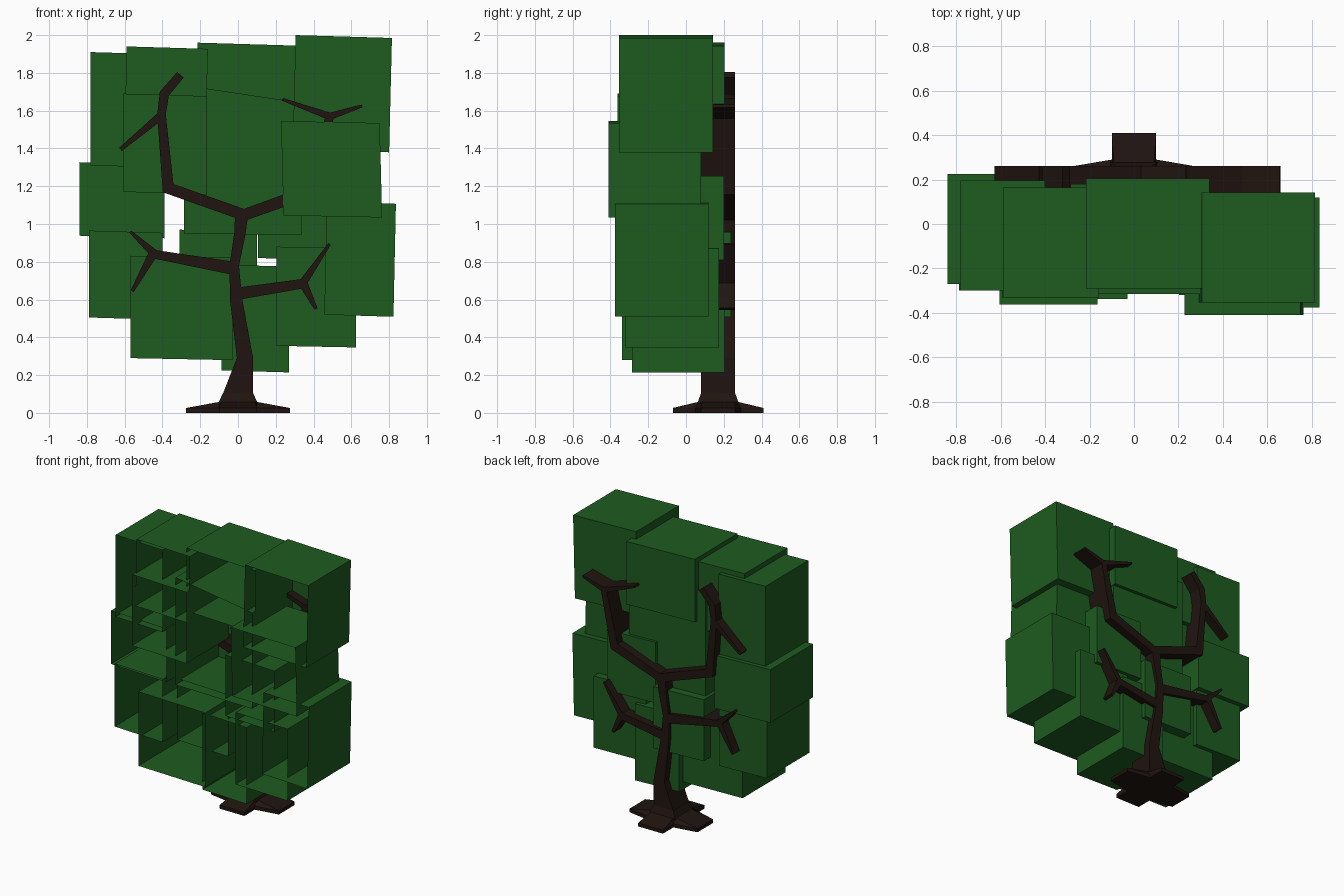
import bpy, bmesh
from mathutils import Vector

if "Cube" in bpy.data.objects:
    bpy.data.objects.remove(bpy.data.objects["Cube"])


def material(name, rgb):
    m = bpy.data.materials.new(name)
    m.diffuse_color = (*rgb, 1)
    m.use_nodes = True
    m.node_tree.nodes["Principled BSDF"].inputs["Base Color"].default_value = m.diffuse_color
    return m


LEAF = material("leaf_green", (0.013, 0.105, 0.014))
BARK = material("bark_brown", (0.014, 0.007, 0.005))


def make_object(name, bm, mat):
    me = bpy.data.meshes.new(name)
    bm.to_mesh(me)
    bm.free()
    me.materials.append(mat)
    ob = bpy.data.objects.new(name, me)
    bpy.context.collection.objects.link(ob)
    return ob


def loft(bm, rings, cap_start=True, cap_end=True):
    rows = [[bm.verts.new(p) for p in r] for r in rings]
    for a, b in zip(rows, rows[1:]):
        for i in range(len(a)):
            j = (i + 1) % len(a)
            bm.faces.new((a[i], a[j], b[j], b[i]))
    if cap_start:
        bm.faces.new(rows[0][::-1])
    if cap_end:
        bm.faces.new(rows[-1])
    bmesh.ops.recalc_face_normals(bm, faces=bm.faces)


# Leaf box: open at the front, top and bottom sloping slightly down to the right
def leaf_box(name, x0, x1, y0, y1, z0, z1, lean=0.0, slope=-0.03, top_slope=None):
    t = slope if top_slope is None else top_slope
    w = x1 - x0
    quad = [(x0 - lean, z0), (x1 - lean, z0 + slope * w), (x1, z1 + t * w), (x0, z1)]
    bm = bmesh.new()
    loft(bm, [[(x, y, z) for x, z in quad] for y in (y0, y1)], cap_start=False)
    # keep the walls facing outwards
    c = Vector(((x0 + x1) / 2, (y0 + y1) / 2, (z0 + z1) / 2))
    for f in bm.faces:
        if f.normal.dot(f.calc_center_median() - c) < 0:
            f.normal_flip()
    make_object(name, bm, LEAF)


leaf_box("leaves_top_left", -0.78, -0.40, -0.30, 0.195, 1.31, 1.91)
leaf_box("leaves_top_left_inner", -0.59, -0.16, -0.33, 0.165, 1.45, 1.94, 0.01)
leaf_box("leaves_upper_left", -0.605, -0.165, -0.362, 0.13, 1.17, 1.69)
leaf_box("leaves_top_middle", -0.215, 0.34, -0.29, 0.205, 1.50, 1.96)
leaf_box("leaves_middle", -0.285, 0.335, -0.315, 0.18, 0.95, 1.735,
         slope=-0.015, top_slope=-0.15)
leaf_box("leaves_top_right", 0.305, 0.815, -0.354, 0.142, 1.395, 2.0, 0.015)
leaf_box("leaves_upper_right", 0.228, 0.75, -0.41, 0.08, 1.045, 1.545, -0.013, -0.02)
leaf_box("leaves_right", 0.47, 0.836, -0.375, 0.12, 0.52, 1.118, 0.013)
leaf_box("leaves_right_inner", 0.105, 0.50, -0.295, 0.20, 0.82, 1.265)
leaf_box("leaves_left", -0.84, -0.39, -0.27, 0.225, 0.938, 1.327)
leaf_box("leaves_lower_left", -0.788, -0.40, -0.30, 0.19, 0.505, 0.965)
leaf_box("leaves_center", -0.31, 0.10, -0.26, 0.237, 0.52, 0.97)
leaf_box("leaves_bottom_left", -0.57, -0.03, -0.338, 0.16, 0.29, 0.832, slope=-0.02)
leaf_box("leaves_bottom_middle", -0.088, 0.27, -0.285, 0.205, 0.225, 0.785)
leaf_box("leaves_bottom_right", 0.203, 0.625, -0.32, 0.175, 0.355, 0.88, slope=-0.02)


# Branch: a tapering path in x and z, cut as a slab through y
def branch(name, path, y0=0.08, y1=0.26):
    left, right = [], []
    for i, (x, z, w) in enumerate(path):
        p = Vector((x, z))
        dirs = []
        if i > 0:
            dirs.append((p - Vector(path[i - 1][:2])).normalized())
        if i < len(path) - 1:
            dirs.append((Vector(path[i + 1][:2]) - p).normalized())
        d = sum(dirs, Vector((0, 0))).normalized()
        n = Vector((-d.y, d.x)) * (w / 2) / max(d.dot(dirs[0]), 0.5)
        left.append(p + n)
        right.append(p - n)
    bm = bmesh.new()
    loft(bm, [[(a.x, y0, a.y), (b.x, y0, b.y), (b.x, y1, b.y), (a.x, y1, a.y)]
              for a, b in zip(left, right)])
    make_object(name, bm, BARK)


# Trunk and flared foot
branch("trunk", [(0, 0.09, 0.16), (0.037, 0.29, 0.085), (-0.01, 0.6, 0.065),
                 (-0.02, 0.78, 0.05), (0.01, 0.95, 0.06), (0.02, 1.06, 0.07)])
bm = bmesh.new()
loft(bm, [[(x * s, 0.17 + y * t, z) for x, y in ((1, 1), (-1, 1), (-1, -1), (1, -1))]
          for s, t, z in ((0.105, 0.11, 0.05), (0.08, 0.09, 0.105))])
make_object("trunk_foot", bm, BARK)

# Main branches and twigs
branch("upper_left_branch", [(0.04, 1.045, 0.06), (-0.37, 1.19, 0.06),
                             (-0.405, 1.58, 0.045), (-0.39, 1.69, 0.05),
                             (-0.305, 1.79, 0.045)])
branch("upper_left_twig", [(-0.40, 1.58, 0.045), (-0.622, 1.395, 0.022)])
branch("upper_right_branch", [(0.01, 1.04, 0.06), (0.40, 1.18, 0.065), (0.485, 1.57, 0.045)])
branch("upper_right_twig_in", [(0.50, 1.565, 0.04), (0.235, 1.66, 0.015)])
branch("upper_right_twig_out", [(0.47, 1.565, 0.04), (0.657, 1.625, 0.015)])
branch("lower_left_branch", [(-0.02, 0.765, 0.07), (-0.455, 0.842, 0.045)])
branch("lower_left_twig_up", [(-0.44, 0.84, 0.045), (-0.57, 0.96, 0.015)])
branch("lower_left_twig_down", [(-0.445, 0.85, 0.05), (-0.56, 0.645, 0.018)])
branch("lower_right_branch", [(-0.01, 0.63, 0.065), (0.35, 0.685, 0.05)])
branch("lower_right_twig_up", [(0.335, 0.675, 0.045), (0.485, 0.895, 0.015)])
branch("lower_right_twig_down", [(0.34, 0.695, 0.05), (0.413, 0.55, 0.018)])

# Cross-shaped roots, sloping up to the trunk
outer = [(0.275, 0.09), (0.1, 0.12), (0.1, 0.24)]
inner = [(0.105, 0.085), (0.1, 0.1), (0.09, 0.11)]


def cross(pts):
    q1 = pts
    q2 = [(-x, y) for x, y in pts[::-1]]
    return q1 + q2 + [(-x, -y) for x, y in q1 + q2]


bm = bmesh.new()
loft(bm, [[(x, 0.17 + y, z) for x, y in cross(pts)]
          for pts, z in ((outer, 0), (outer, 0.026), (inner, 0.057))])
make_object("roots", bm, BARK)
